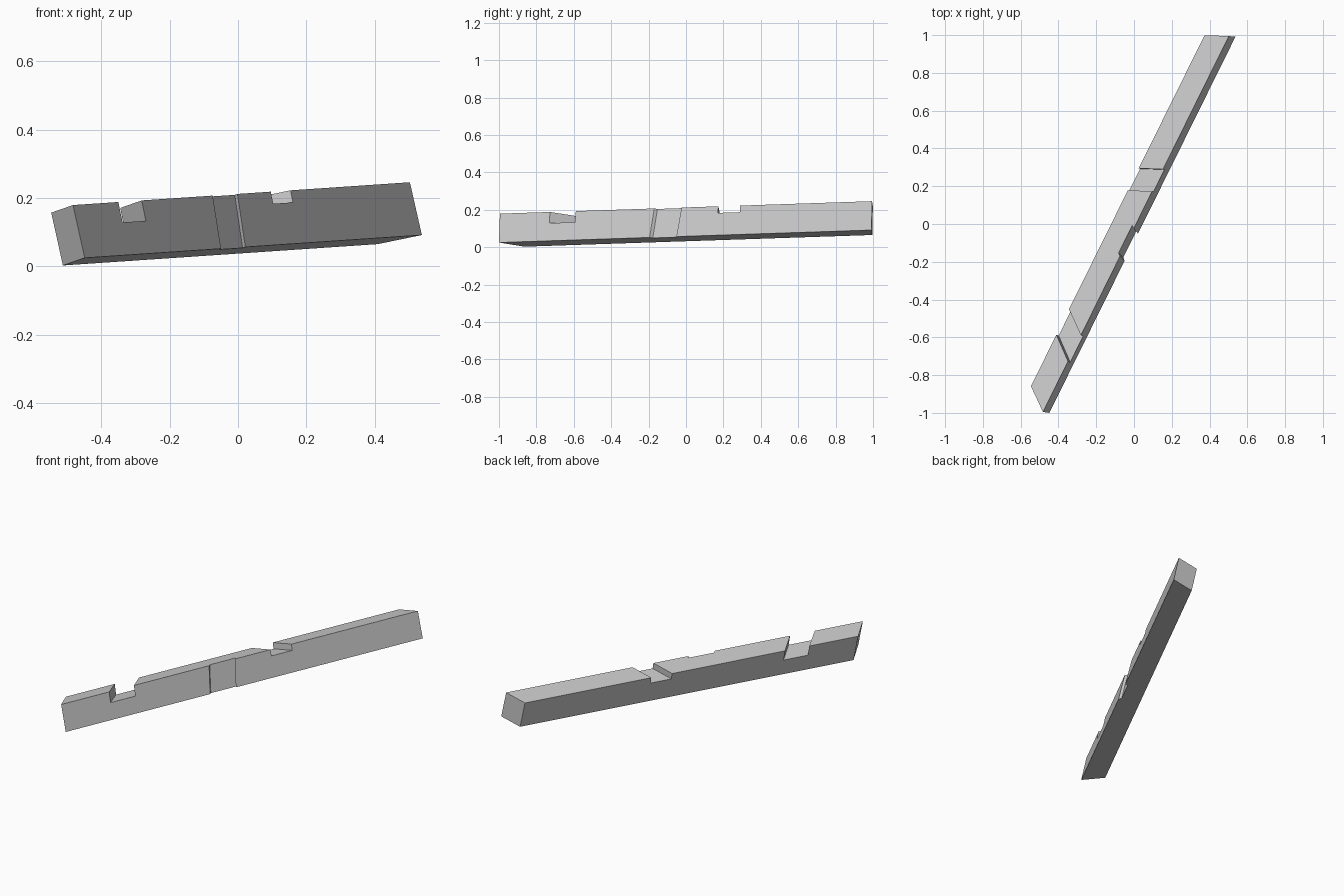
import bpy
from mathutils import Matrix, Vector

cube = bpy.data.objects.get("Cube")
if cube:
    bpy.data.objects.remove(cube, do_unlink=True)

# One flat grey for the whole beam
grey = bpy.data.materials.new("plain_grey")
grey.use_nodes = True
colour = (0.6, 0.6, 0.6, 1.0)
grey.diffuse_color = colour
grey.node_tree.nodes["Principled BSDF"].inputs["Base Color"].default_value = colour

# Beam frame: along its length, across to its left side, and up
along = Vector((0.443, 0.8955, 0.030)).normalized()
up = Vector((-0.199, 0.066, 0.978))
up = (up - along * up.dot(along)).normalized()
across = up.cross(along)
frame = Matrix((along, across, up)).transposed().to_4x4()
frame.translation = (-0.448, -1.0, 0.025)

WIDTH, HEIGHT = 0.12, 0.158


def prism(name, right, left, w, z, lean=(0, 0)):
    """Slanted block: right and left edges run from near to far,
    lean shifts the near and far ends of the top along the beam."""
    ring = [(right[0], w[0], 0), (right[1], w[0], 1),
            (left[1], w[1], 1), (left[0], w[1], 0)]
    verts = [(s, y, z[0]) for s, y, end in ring]
    verts += [(s + lean[end], y, z[1]) for s, y, end in ring]
    faces = [(3, 2, 1, 0), (4, 5, 6, 7)]
    faces += [(i, (i + 1) % 4, (i + 1) % 4 + 4, i + 4) for i in range(4)]
    mesh = bpy.data.meshes.new(name)
    mesh.from_pydata(verts, [], faces)
    mesh.materials.append(grey)
    obj = bpy.data.objects.new(name, mesh)
    obj.matrix_world = frame
    bpy.context.collection.objects.link(obj)
    return obj


# Long beam with mitred ends
beam = prism("beam", (0, 2.223), (0.093, 2.169), (0, WIDTH), (0, HEIGHT), (-0.006, -0.008))


def notch(name, right, left, w, z, lean=(0, 0)):
    """Cut a slanted block out of the beam."""
    cutter = prism(name, right, left, w, z, lean)
    cutter.hide_render = True
    mod = beam.modifiers.new(name, "BOOLEAN")
    mod.operation = "DIFFERENCE"
    mod.solver = "EXACT"
    mod.object = cutter
    bpy.context.view_layer.objects.active = beam
    bpy.ops.object.modifier_apply(modifier=name)
    bpy.data.objects.remove(cutter, do_unlink=True)


# Two slanted notches across the top
notch("front_notch", (0.293, 0.447), (0.391, 0.542), (0, WIDTH), (0.097, 0.17))
notch("middle_notch", (1.298, 1.428), (1.245, 1.375), (0, WIDTH), (0.122, 0.17))

# Shallow housing down the full height of the right side
notch("side_housing", (0.899, 1.059), (0.911, 1.070), (0, 0.0145),
      (-0.0001, HEIGHT + 0.0001), (0.016, 0.019))
